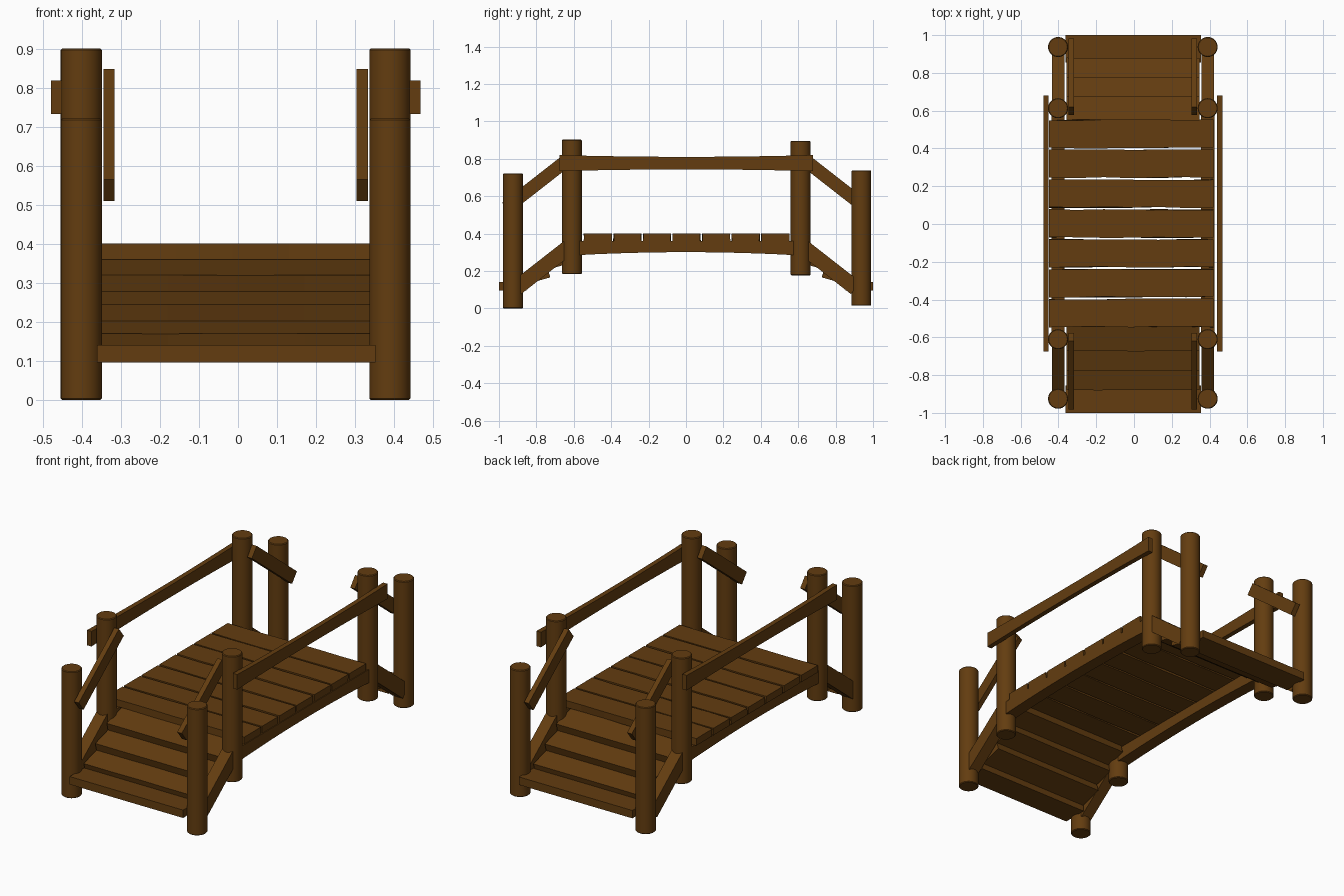
import bpy, bmesh, math, random
from mathutils import Matrix, Vector

if "Cube" in bpy.data.objects:
    bpy.data.objects.remove(bpy.data.objects["Cube"])

random.seed(4)
wood = bpy.data.materials.new("brown wood")
wood.diffuse_color = (0.125, 0.046, 0.005, 1)
wood.use_nodes = True
wood.node_tree.nodes["Principled BSDF"].inputs["Base Color"].default_value = wood.diffuse_color


def finish(bm, name):
    bmesh.ops.recalc_face_normals(bm, faces=bm.faces)
    me = bpy.data.meshes.new(name)
    bm.to_mesh(me)
    bm.free()
    me.materials.append(wood)
    ob = bpy.data.objects.new(name, me)
    bpy.context.collection.objects.link(ob)
    return ob


def board(name, center, size, tilt=0.0, axis=0, cuts=5, shape=None, jitter=0.0):
    """Box cut along one axis, optionally shaped, tilted about x, then placed."""
    bm = bmesh.new()
    bmesh.ops.create_cube(bm, size=1.0)
    bmesh.ops.scale(bm, vec=size, verts=bm.verts)
    edges = [e for e in bm.edges
             if abs(e.verts[0].co[axis] - e.verts[1].co[axis]) > 0.5 * size[axis]]
    bmesh.ops.subdivide_edges(bm, edges=edges, cuts=cuts, use_grid_fill=True)
    for v in bm.verts:
        if shape:
            shape(v.co)
        if jitter:
            v.co.y += random.uniform(-jitter, jitter)
    bm.transform(Matrix.Translation(Vector(center)) @ Matrix.Rotation(tilt, 4, 'X'))
    return finish(bm, name)


def post(name, x, y, z0, z1, r=0.053):
    """Round post with a slightly eased top and bottom rim."""
    bm = bmesh.new()
    bmesh.ops.create_cone(bm, cap_ends=True, segments=32, radius1=r, radius2=r,
                          depth=z1 - z0)
    caps = [f for f in bm.faces if len(f.verts) > 4]
    rim = list({e for f in caps for e in f.edges})
    bmesh.ops.bevel(bm, geom=rim, offset=0.004, segments=1, affect='EDGES')
    bm.transform(Matrix.Translation((x, y, (z0 + z1) / 2)))
    ob = finish(bm, name)
    bpy.context.view_layer.objects.active = ob
    ob.select_set(True)
    bpy.ops.object.shade_smooth_by_angle(angle=math.radians(35))
    ob.select_set(False)


def arch(co):
    # underside of the deck beam rises toward the middle
    if co.z < 0:
        co.z += 0.016 * (1 - (co.y / 0.58) ** 2)


def waist(co):
    # handrail is slimmer in the middle
    co.z *= 1 - 0.22 * (1 - (co.y / 0.68) ** 2)


sides = {"left": (-1, -0.402), "right": (1, 0.390)}
ends = {"front": -1, "back": 1}

# Posts, sloping stringers and sloping handrails at each corner
for sname, (sx, px) in sides.items():
    for ename, sy in ends.items():
        tag = f"{ename}_{sname}"
        if sy < 0:
            post(f"outer_post_{tag}", px, -0.925, 0.0, 0.722)
            post(f"inner_post_{tag}", px, -0.610, 0.183, 0.902)
        else:
            post(f"outer_post_{tag}", px, 0.937, 0.015, 0.738)
            post(f"inner_post_{tag}", px, 0.613, 0.177, 0.896)
        slope = -sy * math.radians(38)
        board(f"step_stringer_{tag}", (px, sy * 0.765, 0.220), (0.066, 0.36, 0.082),
              slope, axis=1)
        board(f"sloped_rail_{tag}", (px - sx * 0.071, sy * 0.780, 0.680),
              (0.029, 0.46, 0.070), slope, axis=1)
    # Deck beam and long handrail along each side
    board(f"deck_beam_{sname}", (px, 0, 0.323), (0.070, 1.16, 0.076),
          axis=1, cuts=11, shape=arch)
    board(f"handrail_{sname}", (px + sx * 0.064, 0.002, 0.777),
          (0.028, 1.355, 0.086), axis=1, cuts=11, shape=waist)

# Deck planks
for i in range(7):
    board(f"deck_plank_{i + 1}", (-0.014, 0.003 + (i - 3) * 0.158, 0.381),
          (0.870, 0.147, 0.040), cuts=5, jitter=0.003)

# Steps: lowest lies flat, the rest tilt up toward the deck
for ename, sy in ends.items():
    board(f"bottom_step_{ename}", (-0.004, sy * 0.927, 0.118), (0.715, 0.146, 0.045),
          cuts=3)
    for i in range(3):
        board(f"step_{i + 2}_{ename}",
              (-0.005, sy * (0.803 - 0.103 * i), 0.168 + 0.075 * i),
              (0.705, 0.146, 0.046), -sy * math.radians(16), cuts=3, jitter=0.001)
